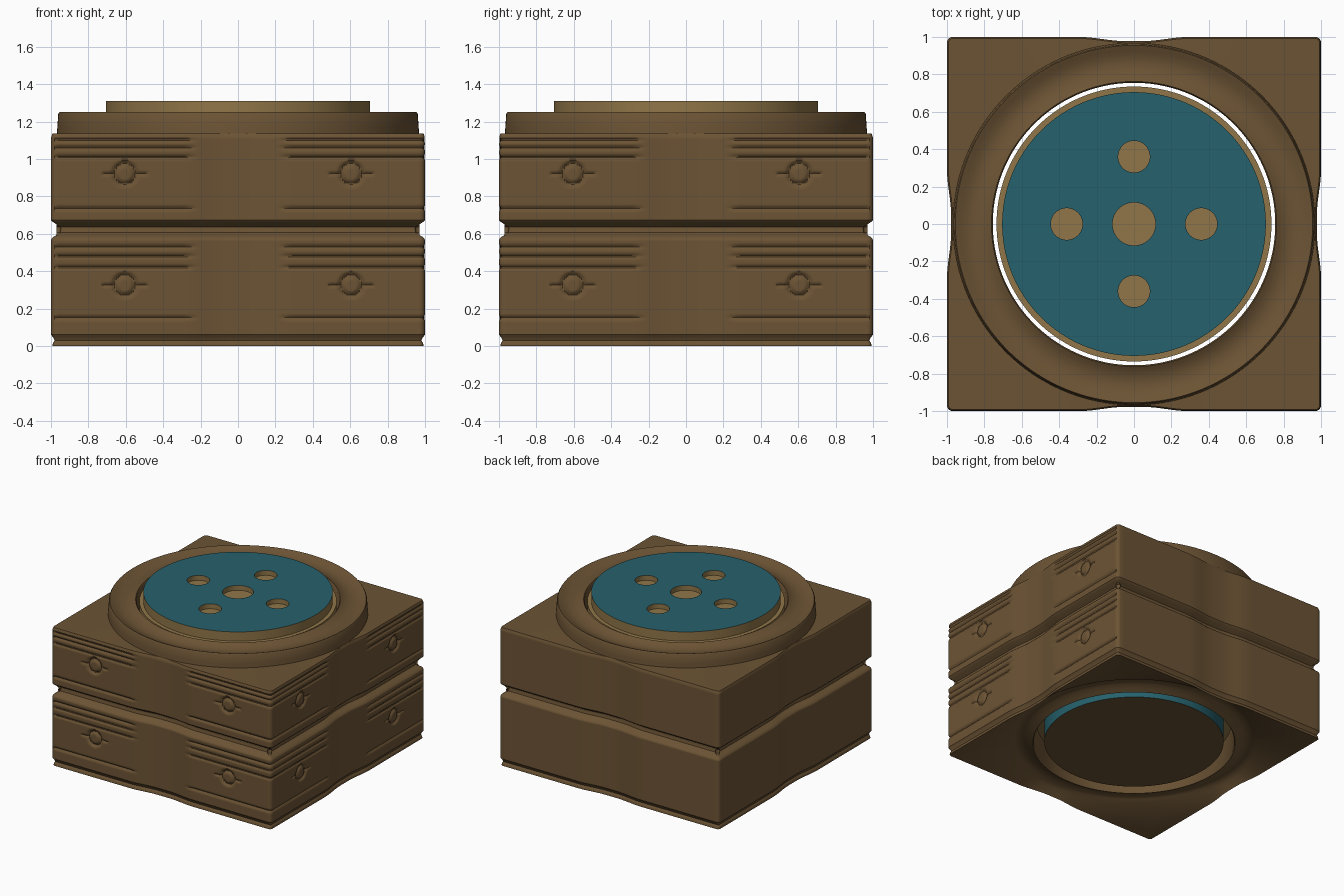
import bpy, bmesh
from math import sin, cos, pi, exp, hypot, radians

if "Cube" in bpy.data.objects:
    bpy.data.objects.remove(bpy.data.objects["Cube"])


def material(name, rgb):
    m = bpy.data.materials.new(name)
    m.diffuse_color = (*rgb, 1)
    m.use_nodes = True
    m.node_tree.nodes["Principled BSDF"].inputs["Base Color"].default_value = m.diffuse_color
    return m


BROWN = material("brown", (0.15, 0.088, 0.035))
TAN = material("tan", (0.28, 0.18, 0.065))
TEAL = material("teal", (0.019, 0.119, 0.15))


def smoothstep(a, b, v):
    v = min(1, max(0, (v - a) / (b - a)))
    return v * v * (3 - 2 * v)


def bump(v, w):
    return exp(-(v / w) ** 2)


def lerp_table(table, z):
    for (z0, a), (z1, b) in zip(table, table[1:]):
        if z <= z1:
            return a + (b - a) * (z - z0) / (z1 - z0)
    return table[-1][1]


def finish(name, bm, mats):
    bmesh.ops.recalc_face_normals(bm, faces=bm.faces)
    me = bpy.data.meshes.new(name)
    bm.to_mesh(me)
    bm.free()
    ob = bpy.data.objects.new(name, me)
    bpy.context.collection.objects.link(ob)
    for m in mats:
        me.materials.append(m)
    bpy.ops.object.select_all(action='DESELECT')
    ob.select_set(True)
    bpy.context.view_layer.objects.active = ob
    bpy.ops.object.shade_smooth_by_angle(angle=radians(35))
    return ob


def bridge(bm, a, b, mat=0):
    n = len(a)
    for j in range(n):
        k = (j + 1) % n
        bm.faces.new((a[j], a[k], b[k], b[j])).material_index = mat


# Wall relief: edge rounding, waist groove, side dent, ribs and round fittings
EDGE = [(0, .008), (.015, .01), (.03, .02), (.045, .012), (.06, 0),
        (.57, 0), (.585, .015), (.603, .05), (.635, .055), (.65, .03), (.67, 0),
        (1.115, 0), (1.135, .008)]
RIBS = (1.10, 1.06, 1.01, .735, .53, .48, .42, .15)
FITTINGS = (.92, .325)


def inset(t, z, detailed):
    d = lerp_table(EDGE, z) + .022 * (1 - smoothstep(.05, .29, abs(t)))
    if detailed:
        d += .012 * smoothstep(.2, .3, abs(t)) * sum(bump(z - r, .009) for r in RIBS)
        for zf in FITTINGS:
            dt, dz = abs(abs(t) - .605), z - zf
            d += .016 * bump(hypot(dt, dz) - .055, .012)
            if .06 < dt < .12:
                d += .01 * bump(dz, .008)
    return d


# Rounded-square outline: front, right, back, left, each followed by its corner
R = .03
outline = []
for k in range(4):
    a = -pi / 2 + k * pi / 2
    nx, ny, dx, dy = cos(a), sin(a), -sin(a), cos(a)
    n = 194 if k < 2 else 64
    for i in range(n + 1):
        t = (1 - R) * (2 * i / n - 1)
        outline.append((nx + dx * t, ny + dy * t, nx, ny, t, k < 2))
    for i in range(1, 4):
        b = a + i * pi / 8
        cx, cy = (1 - R) * (nx + dx), (1 - R) * (ny + dy)
        outline.append((cx + R * cos(b), cy + R * sin(b), cos(b), sin(b), 1, k == 0))

bm = bmesh.new()
rings = []
LEVELS = 150
for i in range(LEVELS + 1):
    z = 1.135 * i / LEVELS
    ring = []
    for x, y, nx, ny, t, det in outline:
        d = inset(t, z, det)
        ring.append(bm.verts.new((x - nx * d, y - ny * d, z)))
    rings.append(ring)

# Round collar on top, through bore, recessed channel underneath
PROFILE = [(.968, 1.137), (.966, 1.17), (.961, 1.24), (.955, 1.25), (.93, 1.239),
           (.90, 1.225), (.855, 1.217), (.81, 1.225), (.78, 1.239), (.762, 1.25),
           (.755, 1.24), (.755, .045), (.762, .035), (.79, .05), (.83, .07),
           (.87, .077), (.905, .066), (.93, .05)]
for r, z in PROFILE:
    rings.append([bm.verts.new((x * r / hypot(x, y), y * r / hypot(x, y), z))
                  for x, y, *_ in outline])
for a, b in zip(rings, rings[1:] + rings[:1]):
    bridge(bm, a, b)
finish("body", bm, [BROWN])

# Inner core: bottom face, teal lower wall, tan flange and floor under the plate
SEG = 128
CORE = [(.675, .045, 1), (.675, .20, 2), (.735, .21, 2), (.735, 1.235, 2),
        (.705, 1.235, 2), (.705, 1.27, 2)]
bm = bmesh.new()
loops = [[bm.verts.new((r * cos(2 * pi * j / SEG), r * sin(2 * pi * j / SEG), z))
          for j in range(SEG)] for r, z, _ in CORE]
for a, b, p in zip(loops, loops[1:], CORE):
    bridge(bm, a, b, p[2])
bm.faces.new(loops[0][::-1]).material_index = 0
bm.faces.new(loops[-1]).material_index = 2
finish("core", bm, [BROWN, TEAL, TAN])

# Top plate with five round holes
cu = bpy.data.curves.new("top_plate", 'CURVE')
cu.dimensions = '2D'
cu.fill_mode = 'BOTH'
cu.extrude = .02
for cx, cy, r, n in [(0, 0, .705, SEG), (0, 0, .115, 48)] + [
        (.36 * x, .36 * y, .085, 40) for x, y in ((1, 0), (-1, 0), (0, 1), (0, -1))]:
    s = cu.splines.new('POLY')
    s.points.add(n - 1)
    s.use_cyclic_u = True
    for j, p in enumerate(s.points):
        p.co = (cx + r * cos(2 * pi * j / n), cy + r * sin(2 * pi * j / n), 0, 1)
tmp = bpy.data.objects.new("plate_outline", cu)
bpy.context.collection.objects.link(tmp)
bpy.context.view_layer.update()
me = bpy.data.meshes.new_from_object(tmp.evaluated_get(bpy.context.evaluated_depsgraph_get()))
bm = bmesh.new()
bm.from_mesh(me)
bpy.data.objects.remove(tmp)
bpy.data.meshes.remove(me)
bmesh.ops.remove_doubles(bm, verts=bm.verts, dist=.0001)
bmesh.ops.translate(bm, verts=bm.verts, vec=(0, 0, 1.29))
for f in bm.faces:
    f.normal_update()
    f.material_index = 0 if abs(f.normal.z) > .9 else 1
finish("top_plate", bm, [TEAL, TAN])
